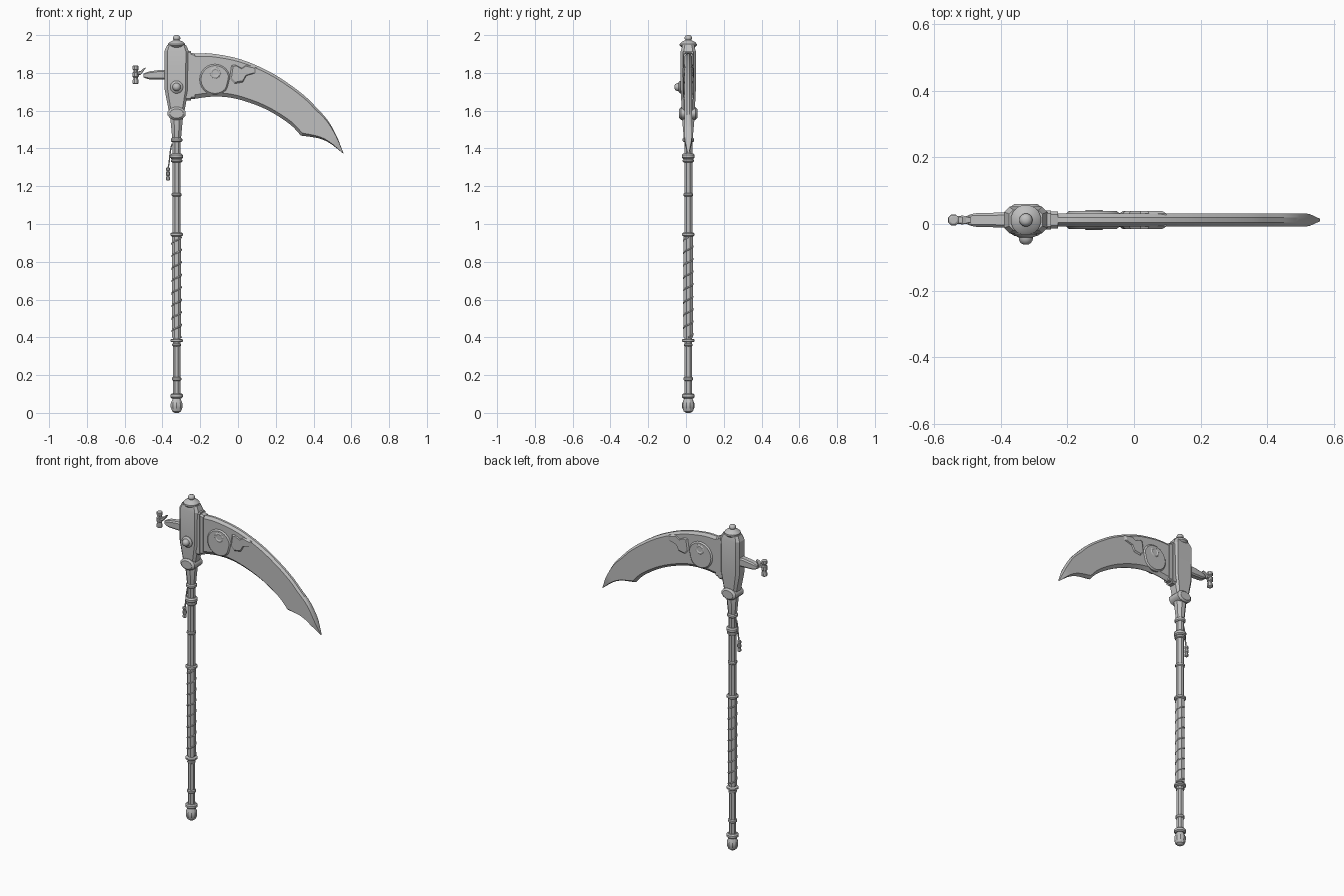
import bpy, bmesh, math
from mathutils import Vector, Matrix

if "Cube" in bpy.data.objects:
    bpy.data.objects.remove(bpy.data.objects["Cube"])

AX, AY = -0.325, 0.012            # shaft axis
steel = bpy.data.materials.new("steel_grey")
steel.diffuse_color = (0.52, 0.52, 0.52, 1)
steel.use_nodes = True
steel.node_tree.nodes["Principled BSDF"].inputs["Base Color"].default_value = steel.diffuse_color


def finish(name, bm, angle=35):
    bmesh.ops.remove_doubles(bm, verts=bm.verts, dist=1e-5)
    bmesh.ops.recalc_face_normals(bm, faces=bm.faces)
    me = bpy.data.meshes.new(name)
    bm.to_mesh(me)
    bm.free()
    me.materials.append(steel)
    ob = bpy.data.objects.new(name, me)
    bpy.context.collection.objects.link(ob)
    bpy.ops.object.select_all(action='DESELECT')
    ob.select_set(True)
    bpy.context.view_layer.objects.active = ob
    bpy.ops.object.shade_smooth_by_angle(angle=math.radians(angle))
    return ob


def loft(name, rings, angle=35):
    """Skin closed rings of equal length and cap both ends."""
    bm = bmesh.new()
    vs = [[bm.verts.new(p) for p in r] for r in rings]
    n = len(vs[0])
    for a, b in zip(vs, vs[1:]):
        for i in range(n):
            bm.faces.new((a[i], a[(i + 1) % n], b[(i + 1) % n], b[i]))
    bm.faces.new(vs[0][::-1])
    bm.faces.new(vs[-1])
    return finish(name, bm, angle)


def lathe(name, profile, sides=12, origin=(AX, AY, 0), rot=None, angle=35):
    """Turn (radius, height) pairs about an axis, z unless rotated."""
    rot = rot or Matrix.Identity(3)
    rings = [[Vector(origin) + rot @ Vector((r * math.cos(t), r * math.sin(t), h))
              for t in [2 * math.pi * (i + .5) / sides for i in range(sides)]]
             for r, h in profile]
    return loft(name, rings, angle)


def octagon(hx, hy, c, z):
    """Rectangle with cut corners around the shaft axis."""
    pts = [(hx, -hy + c), (hx, hy - c), (hx - c, hy), (-hx + c, hy),
           (-hx, hy - c), (-hx, -hy + c), (-hx + c, -hy), (hx - c, -hy)]
    return [(AX + x, AY + y, z) for x, y in pts]


def box_x(name, sections):
    """Chamfered beam along x from (x, z centre, half height, half depth)."""
    rings = []
    for x, z, h, d in sections:
        c = min(h, d) * .35
        rings.append([(x, AY + y, z + k) for y, k in
                      [(d, -h + c), (d, h - c), (d - c, h), (-d + c, h),
                       (-d, h - c), (-d, -h + c), (-d + c, -h), (d - c, -h)]])
    return loft(name, rings, 20)


def tube(name, pts, radius):
    cu = bpy.data.curves.new(name, 'CURVE')
    cu.dimensions = '3D'
    cu.bevel_depth = radius
    cu.bevel_resolution = 1
    cu.use_fill_caps = True
    sp = cu.splines.new('POLY')
    sp.points.add(len(pts) - 1)
    for p, q in zip(sp.points, pts):
        p.co = (*q, 1)
    cu.materials.append(steel)
    ob = bpy.data.objects.new(name, cu)
    bpy.context.collection.objects.link(ob)


def catmull(pts, steps):
    """Smooth interpolation through tuples of any size."""
    v = [Vector(p) for p in pts]
    v = [2 * v[0] - v[1]] + v + [2 * v[-1] - v[-2]]
    out = []
    for a, b, c, d in zip(v, v[1:], v[2:], v[3:]):
        for s in range(steps):
            t = s / steps
            out.append(.5 * (2 * b + (c - a) * t + (2 * a - 5 * b + 4 * c - d) * t ** 2
                             + (3 * b - a - 3 * c + d) * t ** 3))
    return out + [v[-2]]


# Shaft and its rings
lathe("shaft", [(.021, .06), (.021, .4), (.0265, .4), (.0265, .94), (.023, .94), (.023, 1.44),
                (.026, 1.46), (.036, 1.56), (.03, 1.6)], 8)
lathe("pommel", [(.012, 0), (.024, .008), (.033, .03), (.033, .05), (.024, .07), (.02, .08)], 10, angle=25)
for i, (z, r, h) in enumerate([(.09, .034, .013), (.18, .026, .01), (.36, .024, .008), (.383, .034, .009),
                               (.945, .034, .01), (1.155, .027, .01), (1.335, .031, .009),
                               (1.358, .035, .014), (1.445, .031, .012)]):
    lathe(f"shaft_ring_{i}", [(r * .8, z - h), (r, z - h * .5), (r, z + h * .5), (r * .8, z + h)], 12)

# Spiral wrap on the grip
turns = 8
tube("grip_wrap", [(AX + .0245 * math.cos(t), AY + .0245 * math.sin(t), .4 + .53 * i / (turns * 16))
                   for i in range(turns * 16 + 1) for t in [i * math.pi / 8]], .0042)

# Head block, joint, cap and boss
loft("head_block", [octagon(.04, .034, .012, 1.59), octagon(.063, .04, .016, 1.71),
                    octagon(.065, .04, .016, 1.915), octagon(.05, .03, .012, 1.947)], 20)
toward_front = Matrix.Rotation(math.pi / 2, 3, 'X')
joint = lathe("joint", [(.036, -.048), (.05, -.038), (.05, .038), (.036, .048)], 12,
              (0, 0, 0), toward_front)
joint.location = (AX, AY, 1.585)
joint.scale = (1, 1, .7)
lathe("cap", [(.036, 1.935), (.046, 1.944), (.046, 1.954), (.036, 1.964), (.02, 1.971), (.015, 1.974),
              (.02, 1.98), (.02, 1.987), (.015, 1.996), (.006, 2.0)], 16, angle=40)
lathe("boss", [(.034, .03), (.034, .044), (.028, .05), (.022, .052), (.021, .06), (.016, .069), (.007, .074)],
      16, (AX, AY, 1.725), toward_front, 40)

# Collar holding the blade
box_x("collar", [(-.275, 1.785, .132, .029), (-.25, 1.785, .132, .029), (-.25, 1.785, .122, .025),
                 (-.228, 1.782, .12, .025)])

# Blade: stations of upper edge x, z and lower edge x, z
body = [(-.235, 1.902, -.235, 1.662), (-.14, 1.902, -.14, 1.674), (.01, 1.873, -.04, 1.669),
        (.16, 1.81, .065, 1.641), (.275, 1.738, .17, 1.596), (.36, 1.672, .275, 1.528), (.413, 1.619, .333, 1.468)]
point = [body[-1], (.472, 1.553, .425, 1.454), (.52, 1.47, .487, 1.427), (.559, 1.374, .557, 1.373)]
stations = catmull(body, 4) + catmull(point, 4)[1:]
section = [(0, .007), (.07, .0195), (.91, .0195), (1, .002)]
rings = []
for s in stations:
    up, low = Vector((s[0], 0, s[1])), Vector((s[2], 0, s[3]))
    thin = min(1, .15 + (up - low).length / .055)
    half = [(up.lerp(low, t), y * thin) for t, y in section]
    rings.append([p + Vector((0, AY + y, 0)) for p, y in half] +
                 [p + Vector((0, AY - y, 0)) for p, y in reversed(half)])
loft("blade", rings, 20)


# Raised emblem plates with sloping rims on both blade faces
def plate(name, outline, rim=.86):
    cx = sum(p[0] for p in outline) / len(outline)
    cz = sum(p[1] for p in outline) / len(outline)
    rings = [[(cx + (x - cx) * k, AY + y, cz + (z - cz) * k) for x, z in outline]
             for k, y in ((rim, -.0265), (1, -.019), (1, .019), (rim, .0265))]
    loft(name, rings, 20)


def circle(cx, cz, r, n=24):
    return [(cx + r * math.cos(2 * math.pi * i / n), cz + r * math.sin(2 * math.pi * i / n)) for i in range(n)]


plate("round_emblem", [(min(x, -.045 + .25 * (z - 1.765)), z) for x, z in circle(-.122, 1.765, .082)], .9)
plate("fish_emblem", [(-.035, 1.84), (-.015, 1.843), (.02, 1.825), (.045, 1.842), (.098, 1.83), (.096, 1.8),
                      (.045, 1.785), (.025, 1.75), (-.02, 1.742), (-.045, 1.77)], .84)
for side in (-1, 1):
    face = Matrix.Rotation(side * math.pi / 2, 3, 'X')
    lathe("emblem_ring", [(.03, .026), (.025, .0295), (.02, .0295), (.015, .0266)], 20,
          (-.12, AY, 1.8), face, 20)

# Rear spike
box_x("rear_spike", [(-.38, 1.79, .026, .022), (-.41, 1.79, .026, .022), (-.47, 1.787, .021, .021),
                     (-.488, 1.786, .015, .018), (-.5, 1.786, .01, .014)])


# Small banded charms: one behind the spike, one hanging from the shaft
def charm(name, x, z, s):
    prof = [(.011, -.05), (.017, -.046), (.017, -.028), (.013, -.022), (.013, -.014), (.018, -.01),
            (.018, .012), (.013, .016), (.013, .024), (.017, .028), (.017, .046), (.011, .05)]
    lathe(name, [(r * s, z + h * s) for r, h in prof], 8, (x, AY, 0))


charm("rear_charm", -.542, 1.79, 1)
box_x("rear_charm_pin", [(-.535, 1.798, .009, .012), (-.515, 1.8, .01, .013), (-.505, 1.812, .009, .012),
                         (-.49, 1.825, .003, .008)])
charm("hanging_charm", -.371, 1.265, .68)
tube("charm_cord", [tuple(p) for p in catmull([(-.335, AY, 1.44), (-.352, AY, 1.415), (-.36, AY, 1.37),
                                               (-.364, AY, 1.33), (-.371, AY, 1.29)], 4)], .004)
